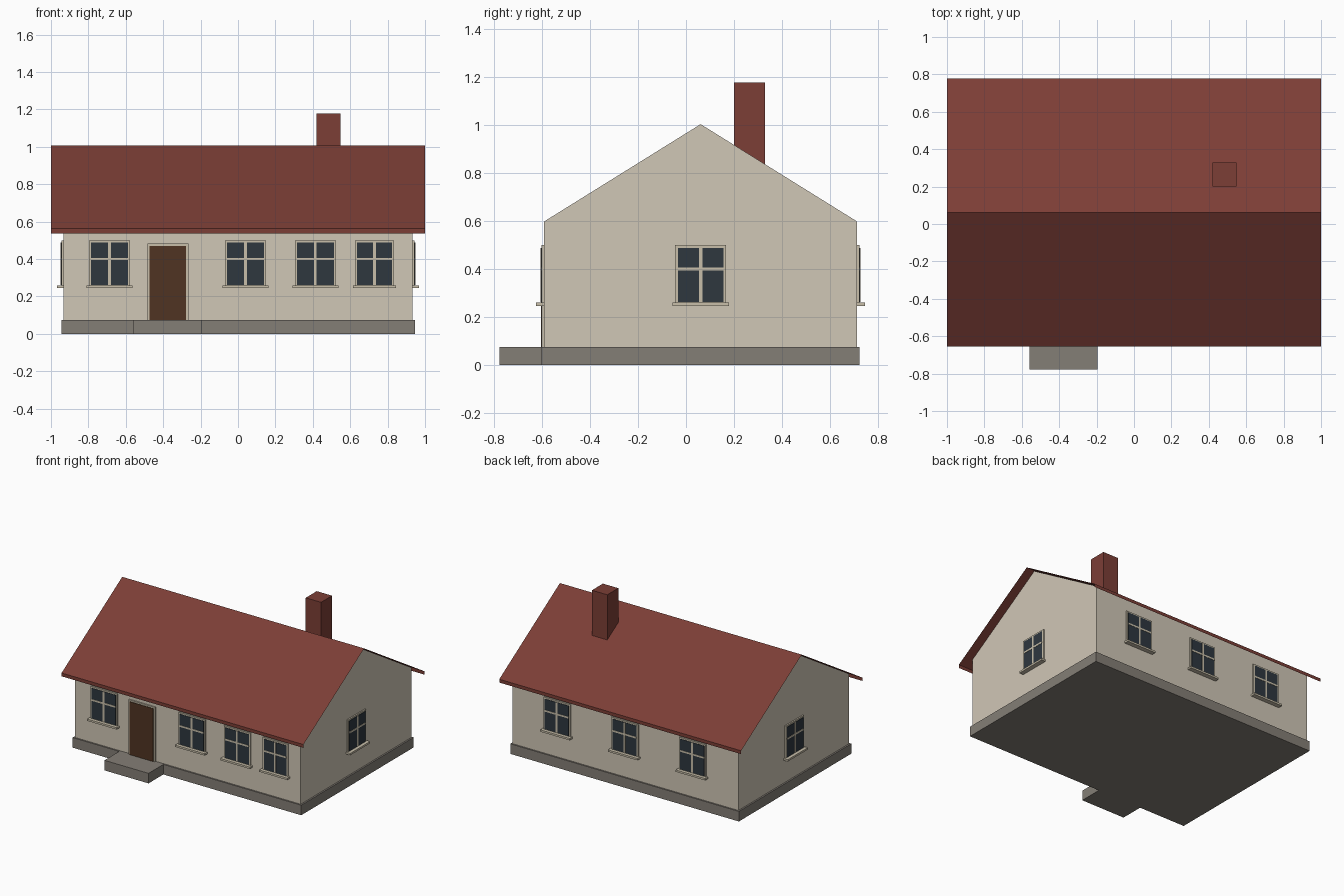
import bpy, bmesh, math
from mathutils import Matrix, Vector

if "Cube" in bpy.data.objects:
    bpy.data.objects.remove(bpy.data.objects["Cube"])


def material(name, rgb):
    lin = [c / 12.92 if c <= 0.04045 else ((c + 0.055) / 1.055) ** 2.4
           for c in (v / 255 for v in rgb)]
    m = bpy.data.materials.new(name)
    m.diffuse_color = (*lin, 1)
    m.use_nodes = True
    m.node_tree.nodes["Principled BSDF"].inputs["Base Color"].default_value = m.diffuse_color
    return m


WALL = material("cream plaster", (208, 199, 182))
TRIM = material("pale trim", (200, 191, 170))
ROOF = material("red roof", (124, 62, 54))
STONE = material("grey stone", (132, 126, 118))
GLASS = material("dark glass", (46, 55, 63))
DOOR = material("brown door", (80, 52, 34))


def finish(name, bm, mat):
    mesh = bpy.data.meshes.new(name)
    bm.to_mesh(mesh)
    bm.free()
    mesh.materials.append(mat)
    ob = bpy.data.objects.new(name, mesh)
    bpy.context.collection.objects.link(ob)
    return ob


def box(name, lo, hi, mat, place=Matrix()):
    lo, hi = Vector(lo), Vector(hi)
    bm = bmesh.new()
    bmesh.ops.create_cube(bm, size=1)
    bm.transform(place @ Matrix.Translation((lo + hi) / 2) @ Matrix.Diagonal((*(hi - lo), 1)))
    return finish(name, bm, mat)


def extrude_profile(name, profile, x, mat, closed):
    """Sweep a (y, z) profile from -x to x; closed gives a capped solid, open a sheet."""
    bm = bmesh.new()
    a = [bm.verts.new((-x, y, z)) for y, z in profile]
    b = [bm.verts.new((x, y, z)) for y, z in profile]
    n = len(profile)
    for i in range(n if closed else n - 1):
        j = (i + 1) % n
        bm.faces.new((a[i], a[j], b[j], b[i]))
    if closed:
        bm.faces.new(a)
        bm.faces.new(b[::-1])
        bmesh.ops.recalc_face_normals(bm, faces=bm.faces)
    return finish(name, bm, mat)


MID, HX, HY = 0.061, 0.933, 0.653      # house centre in y, wall half sizes
FRONT, BACK = MID - HY, MID + HY

# Walls with gables, plinth, step, chimney
extrude_profile("walls", [(FRONT, 0.01), (BACK, 0.01), (BACK, 0.598), (MID, 1.004), (FRONT, 0.598)],
                HX, WALL, True)
box("plinth", (-0.945, FRONT - 0.011, 0), (0.945, BACK + 0.011, 0.075), STONE)
box("door_step", (-0.56, -0.778, 0), (-0.195, FRONT - 0.011, 0.075), STONE)
box("chimney", (0.42, 0.2, 0.8), (0.547, 0.33, 1.178), ROOF)

# Thin roof sheet with a fascia strip along each eave
extrude_profile("roof", [(MID - 0.716, 0.538), (MID - 0.716, 0.563), (MID, 1.008),
                         (MID + 0.716, 0.563), (MID + 0.716, 0.538)], 1.0, ROOF, False)


def wall_place(x, y, angle):
    """Local frame on a wall: local -y points out of the wall."""
    return Matrix.Translation((x, y, 0)) @ Matrix.Rotation(math.radians(angle), 4, 'Z')


def window(name, x, y, angle, w=0.198):
    p, h = wall_place(x, y, angle), w / 2
    box(name + "_frame", (-h - 0.011, -0.010, 0.25), (h + 0.011, 0.01, 0.499), TRIM, p)
    box(name + "_glass", (-h, -0.013, 0.262), (h, 0, 0.488), GLASS, p)
    box(name + "_mullion", (-0.007, -0.015, 0.262), (0.007, 0, 0.488), TRIM, p)
    box(name + "_transom", (-h, -0.015, 0.394), (h, 0, 0.407), TRIM, p)
    box(name + "_sill", (-h - 0.023, -0.034, 0.245), (h + 0.023, 0.01, 0.259), TRIM, p)


# Windows on all four sides
for i, (x, w) in enumerate([(-0.687, 0.198), (0.04, 0.198), (0.414, 0.198), (0.73, 0.186)]):
    window(f"front_window_{i + 1}", x, FRONT, 0, w)
for i, x in enumerate([-0.56, 0, 0.56]):
    window(f"back_window_{i + 1}", x, BACK, 180)
window("right_window", HX, MID, 90, 0.19)
window("left_window", -HX, MID, -90, 0.19)

# Front door
p = wall_place(-0.375, FRONT, 0)
box("door_frame", (-0.11, -0.010, 0.07), (0.11, 0.01, 0.482), TRIM, p)
box("door", (-0.097, -0.014, 0.07), (0.097, 0, 0.471), DOOR, p)
